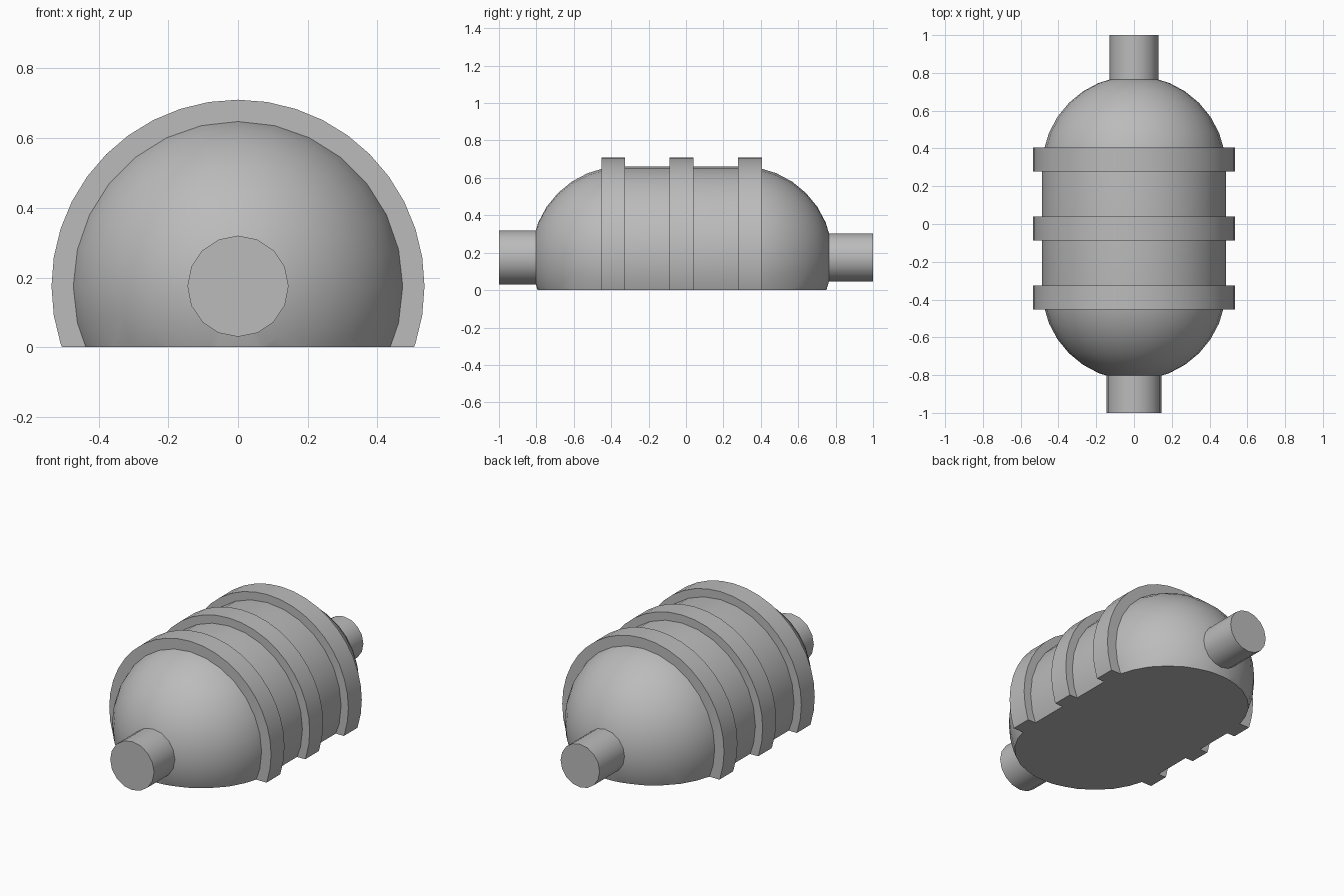
import bpy, bmesh, math
from mathutils import Vector, Matrix

if "Cube" in bpy.data.objects:
    bpy.data.objects.remove(bpy.data.objects["Cube"])

AXIS_Z = 0.175      # height of the tank's long axis
BODY_R = 0.487

grey = bpy.data.materials.new("plain_grey")
grey.use_nodes = True
colour = (0.5, 0.5, 0.5, 1)
grey.diffuse_color = colour
grey.node_tree.nodes["Principled BSDF"].inputs["Base Color"].default_value = colour


def lathe(name, profile, sides, closed=False):
    """Turn a (y, radius) profile around the long axis, cut flat at the ground."""
    bm = bmesh.new()
    pts = [bm.verts.new((0, y, r)) for y, r in profile]
    edges = [bm.edges.new(p) for p in zip(pts, pts[1:])]
    if closed:
        edges.append(bm.edges.new((pts[-1], pts[0])))
    bmesh.ops.spin(bm, geom=pts + edges, cent=(0, 0, 0), axis=(0, 1, 0),
                   angle=math.tau, steps=sides, use_merge=False)
    bmesh.ops.remove_doubles(bm, verts=bm.verts, dist=0.0005)
    bmesh.ops.translate(bm, verts=bm.verts, vec=(0, 0, AXIS_Z))
    if min(v.co.z for v in bm.verts) < 0:
        cut = bmesh.ops.bisect_plane(bm, geom=bm.verts[:] + bm.edges[:] + bm.faces[:],
                                     plane_co=(0, 0, 0), plane_no=(0, 0, -1),
                                     clear_outer=True)
        rim = [e for e in cut["geom_cut"] if isinstance(e, bmesh.types.BMEdge)]
        bmesh.ops.holes_fill(bm, edges=rim, sides=0)
    bmesh.ops.recalc_face_normals(bm, faces=bm.faces)
    mesh = bpy.data.meshes.new(name)
    bm.to_mesh(mesh)
    bm.free()
    mesh.materials.append(grey)
    obj = bpy.data.objects.new(name, mesh)
    bpy.context.collection.objects.link(obj)
    bpy.ops.object.select_all(action='DESELECT')
    obj.select_set(True)
    bpy.context.view_layer.objects.active = obj
    bpy.ops.object.shade_smooth_by_angle(angle=math.radians(35))
    return obj


# Tank body: straight barrel with a half-sphere at each end
def dome(centre, sign):
    steps = 8
    return [(centre + sign * BODY_R * math.cos(a), BODY_R * math.sin(a))
            for a in (i * math.pi / 2 / steps for i in range(steps + 1))]


lathe("tank_body", dome(-0.34, -1) + dome(0.297, 1)[::-1], 28)

# Raised bands around the barrel
for name, start in (("front_band", -0.452), ("middle_band", -0.087), ("back_band", 0.278)):
    end = start + 0.127
    lathe(name, [(start, 0.47), (start, 0.535), (end, 0.535), (end, 0.47)], 40, closed=True)

# End pipes, the front one a little wider
for name, radius, inner, outer in (("front_pipe", 0.145, -0.75, -1), ("back_pipe", 0.129, 0.72, 1)):
    lathe(name, [(inner, 0), (inner, radius), (outer, radius), (outer, 0)], 16)
